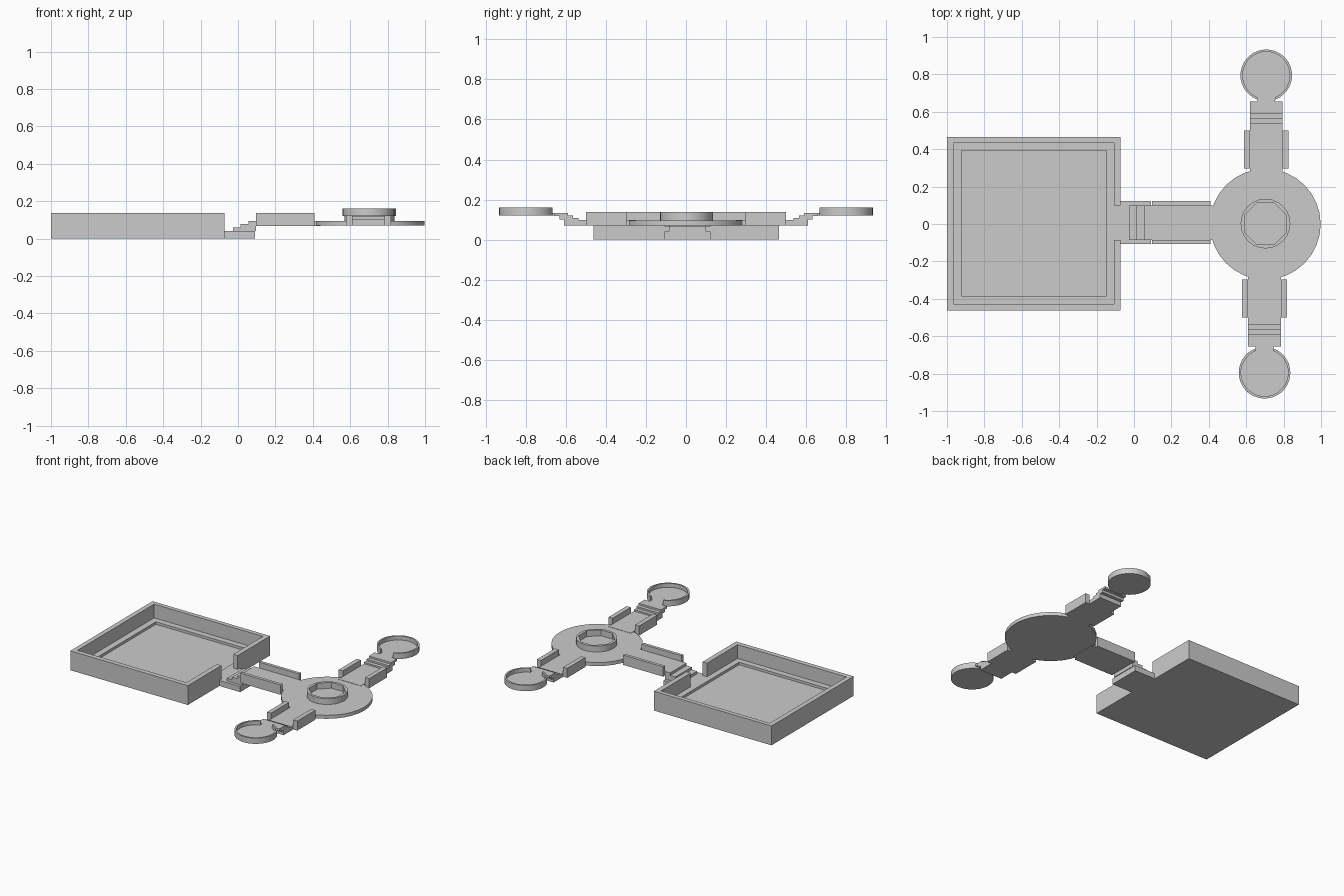
import bpy, bmesh
from math import sin, cos, pi, radians

if "Cube" in bpy.data.objects:
    bpy.data.objects.remove(bpy.data.objects["Cube"])


def finish(name, bm):
    bmesh.ops.recalc_face_normals(bm, faces=bm.faces[:])
    mesh = bpy.data.meshes.new(name)
    bm.to_mesh(mesh)
    bm.free()
    ob = bpy.data.objects.new(name, mesh)
    bpy.context.collection.objects.link(ob)
    return ob


def prism(name, outline, z0, z1):
    """Vertical extrusion of a flat outline."""
    bm = bmesh.new()
    face = bm.faces.new([bm.verts.new((x, y, z0)) for x, y in outline])
    top = bmesh.ops.extrude_face_region(bm, geom=[face])["geom"]
    for v in top:
        if isinstance(v, bmesh.types.BMVert):
            v.co.z = z1
    return finish(name, bm)


def box(name, x0, x1, y0, y1, z0, z1):
    return prism(name, [(x0, y0), (x1, y0), (x1, y1), (x0, y1)], z0, z1)


def circle(cx, cy, r, n, start=0.0, sweep=2 * pi, closed=True):
    count = n if closed else n + 1
    return [(cx + r * cos(start + sweep * i / n), cy + r * sin(start + sweep * i / n))
            for i in range(count)]


def smooth(ob):
    for p in ob.data.polygons:
        p.use_smooth = abs(p.normal.z) < 0.5
    bpy.context.view_layer.objects.active = ob
    ob.select_set(True)
    bpy.ops.object.shade_smooth_by_angle(angle=radians(30))
    ob.select_set(False)


def cut(ob, cutter):
    cutter.hide_render = True
    cutter.hide_set(True)
    mod = ob.modifiers.new("cut", "BOOLEAN")
    mod.object = cutter
    mod.operation = 'DIFFERENCE'
    mod.solver = 'EXACT'
    bpy.context.view_layer.objects.active = ob
    bpy.ops.object.modifier_apply(modifier=mod.name)
    bpy.data.objects.remove(cutter)


# Square hall: walls, ledge, sunken floor and doorway
hall = box("square_hall", -1, -0.072, -0.462, 0.465, 0, 0.138)
cut(hall, box("hall_space", -0.966, -0.107, -0.428, 0.434, 0.04, 0.3))
cut(hall, box("hall_pit", -0.922, -0.148, -0.386, 0.392, 0.022, 0.2))
cut(hall, box("hall_door", -0.13, 0, -0.085, 0.1, 0.04, 0.3))

# Landing and stairs up to the corridor
box("landing", -0.072, 0.092, -0.107, 0.122, 0, 0.04)
for i, (x, z0, z1) in enumerate([(-0.028, 0.04, 0.059), (0.014, 0.059, 0.077), (0.055, 0.065, 0.095)]):
    box(f"hall_stair_{i}", x, 0.097, -0.085, 0.1, z0, z1)

# Corridor floor and walls
box("corridor_floor", 0.095, 0.44, -0.085, 0.1, 0.066, 0.095)
box("corridor_wall_front", 0.095, 0.41, -0.107, -0.085, 0.066, 0.136)
box("corridor_wall_back", 0.095, 0.41, 0.1, 0.122, 0.066, 0.136)

# Round platform with raised ring
smooth(prism("round_platform", circle(0.702, -0.001, 0.296, 32), 0.07, 0.095))
ring = prism("centre_ring", circle(0.703, 0.002, 0.133, 24), 0.09, 0.137)
cut(ring, prism("ring_hole", circle(0.703, 0.002, 0.121, 8, pi / 8), 0.05, 0.3))
smooth(ring)

# Two side arms, each with walls, stairs and a round dish
for tag, s, cx in (("back", 1, 0.707), ("front", -1, 0.698)):
    def arm(name, half, y0, y1, z0, z1):
        a, b = sorted((s * y0, s * y1))
        return box(f"{tag}_{name}", cx - half, cx + half, a, b, z0, z1)

    arm("arm_floor", 0.088, 0.25, 0.608, 0.07, 0.097)
    for side, x in (("left", cx - 0.12), ("right", cx + 0.088)):
        a, b = sorted((s * 0.297, s * 0.5))
        box(f"{tag}_arm_wall_{side}", x, x + 0.032, a, b, 0.07, 0.138)
    for i, (y0, y1, z0, z1) in enumerate([(0.537, 0.608, 0.095, 0.108),
                                          (0.564, 0.632, 0.1, 0.12),
                                          (0.59, 0.656, 0.118, 0.133)]):
        arm(f"arm_stair_{i}", 0.088, y0, y1, z0, z1)
    arm("dish_neck", 0.048, 0.65, 0.685, 0.12, 0.133)

    # Dish floor and its rim, open towards the arm
    cy = s * 0.795
    smooth(prism(f"{tag}_dish_floor", circle(cx, cy, 0.138, 36), 0.12, 0.133))
    gap = 0.37
    start = -s * pi / 2 + gap
    sweep = 2 * pi - 2 * gap
    outer = circle(cx, cy, 0.138, 32, start, sweep, False)
    inner = circle(cx, cy, 0.126, 32, start, sweep, False)
    smooth(prism(f"{tag}_dish_rim", outer + inner[::-1], 0.125, 0.161))
